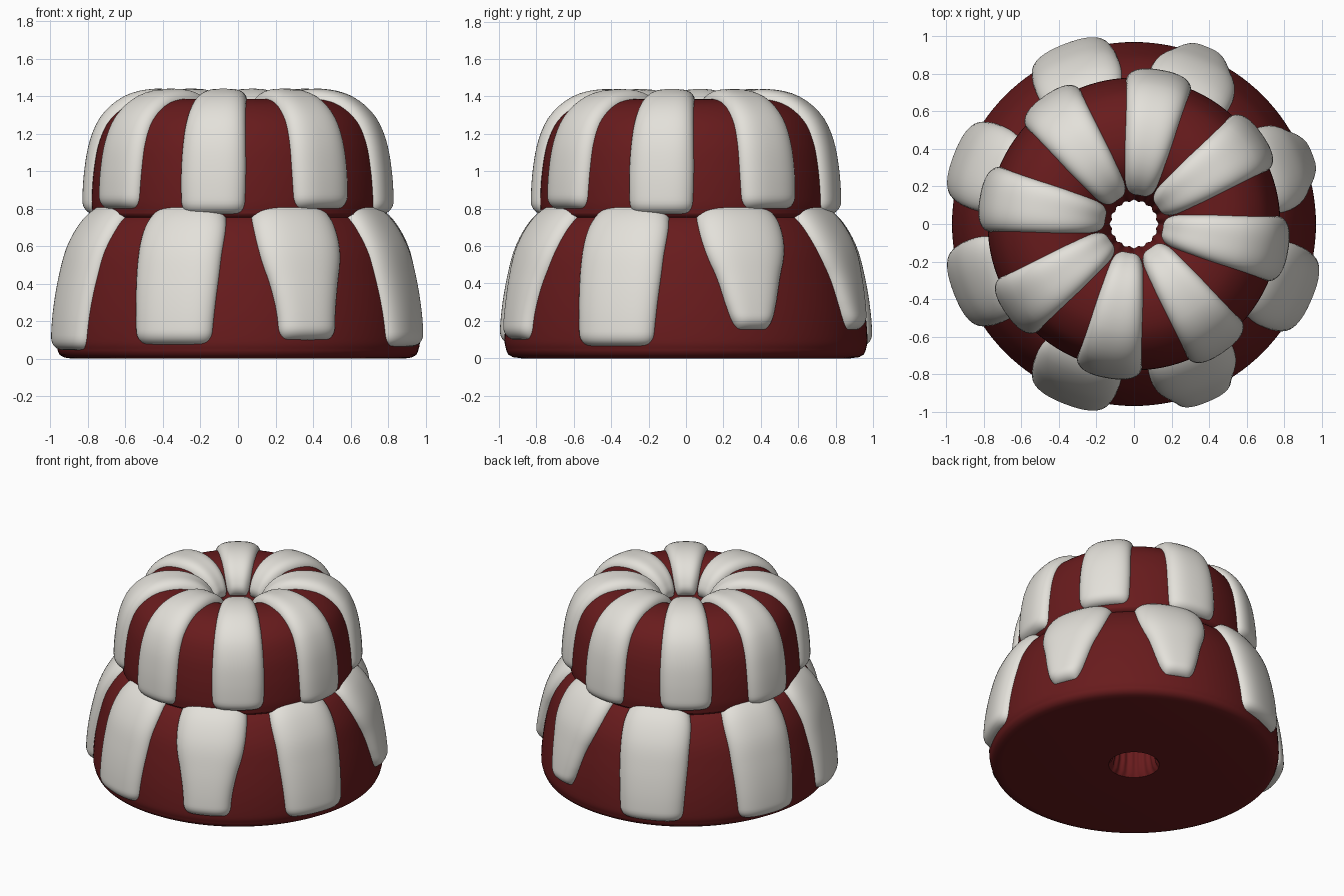
import bpy, bmesh
from math import sin, cos, pi, radians, sqrt
from mathutils import Vector

cube = bpy.data.objects.get("Cube")
if cube:
    bpy.data.objects.remove(cube, do_unlink=True)


def material(name, rgb):
    m = bpy.data.materials.new(name)
    m.use_nodes = True
    m.diffuse_color = (*rgb, 1)
    bsdf = m.node_tree.nodes["Principled BSDF"]
    bsdf.inputs["Base Color"].default_value = (*rgb, 1)
    bsdf.inputs["Roughness"].default_value = 0.6
    return m


sponge = material("red sponge", (0.138, 0.011, 0.012))
cream = material("white icing", (0.77, 0.75, 0.7))


def smooth(points, steps=10):
    """Catmull-Rom curve through 2D points."""
    p = [Vector(q) for q in points]
    p = [2 * p[0] - p[1]] + p + [2 * p[-1] - p[-2]]
    out = []
    for a, b, c, d in zip(p, p[1:], p[2:], p[3:]):
        for i in range(steps):
            t = i / steps
            out.append(0.5 * (2 * b + (c - a) * t + (2 * a - 5 * b + 4 * c - d) * t * t
                              + (3 * b - a - 3 * c + d) * t ** 3))
    return out + [p[-2]]


def resample(path, n):
    """n + 1 evenly spaced points, and the path length."""
    dist = [0]
    for a, b in zip(path, path[1:]):
        dist.append(dist[-1] + (b - a).length)
    out, k = [], 0
    for i in range(n + 1):
        s = dist[-1] * i / n
        while k < len(path) - 2 and dist[k + 1] < s:
            k += 1
        out.append(path[k].lerp(path[k + 1], (s - dist[k]) / (dist[k + 1] - dist[k])))
    return out, dist[-1]


def mesh_from_rows(name, rows, mat, closed):
    bm = bmesh.new()
    grid = [[bm.verts.new(p) for p in row] for row in rows]
    pairs = list(zip(grid, grid[1:])) + ([(grid[-1], grid[0])] if closed else [])
    for low, high in pairs:
        n = len(low)
        for j in range(n if closed else n - 1):
            k = (j + 1) % n
            bm.faces.new((low[j], low[k], high[k], high[j]))
    me = bpy.data.meshes.new(name)
    bm.to_mesh(me)
    bm.free()
    me.materials.append(mat)
    ob = bpy.data.objects.new(name, me)
    bpy.context.collection.objects.link(ob)
    bpy.ops.object.select_all(action="DESELECT")
    ob.select_set(True)
    bpy.context.view_layer.objects.active = ob
    bpy.ops.object.shade_smooth_by_angle(angle=radians(50))
    return ob


def tier(name, profile, segments=128):
    """Lathed ring with a fluted centre hole."""
    rows = []
    for r, z in profile:
        ring = []
        for j in range(segments):
            a = 2 * pi * j / segments
            q = r + (0.005 * cos(16 * a) if r < 0.16 else 0)
            ring.append((q * cos(a), q * sin(a), z))
        rows.append(ring)
    return mesh_from_rows(name, rows, sponge, True)


def icing(name, path, azimuth, bottom, widths, thick, rows_n=48, cols=24):
    """Rounded drip lying on the tier profile, from its bottom edge upwards."""
    pts, length = resample([p for p in path if p.y >= bottom], rows_n)
    half, _ = resample(smooth([(i, w) for i, w in enumerate(widths)]), 200)
    rows = []
    for i in range(rows_n + 1):
        # Crowd rows towards both ends so the tips stay round
        u = (1 - cos(pi * i / rows_n)) / 2
        x = min(u * rows_n, rows_n - 1e-6)
        k = int(x)
        p = pts[k].lerp(pts[k + 1], x - k)
        tan = (pts[min(k + 2, rows_n)] - pts[max(k - 1, 0)]).normalized()
        end = min(1, min(u, 1 - u) * length / 0.07)
        f = sqrt(max(0, 1 - (1 - end) ** 2))
        w = half[round(u * 200)].y * (0.72 + 0.28 * f)
        row = []
        for j in range(cols + 1):
            v = -cos(pi * j / cols)
            g = sqrt(max(0, 1 - abs(v) ** 3.5))
            h = -0.012 + (thick + 0.012) * f * g
            r, z = p.x + tan.y * h, p.y - tan.x * h
            a = radians(azimuth) + v * w / p.x
            row.append((r * cos(a), r * sin(a), z))
        rows.append(row)
    return mesh_from_rows(name, rows, cream, False)


# Outer profiles as radius and height
lower_path = smooth([(.96, .04), (.97, .1), (.958, .25), (.927, .42), (.88, .58),
                     (.8, .71), (.71, .775), (.6, .8)])
upper_path = smooth([(.775, .77), (.78, .85), (.77, 1.0), (.742, 1.15), (.685, 1.27),
                     (.58, 1.355), (.45, 1.385), (.33, 1.37), (.24, 1.31), (.18, 1.2)])

# Cake tiers
tier("lower_tier", [(.17, 0), (.88, 0), (.925, .006), (.95, .02)]
     + [tuple(p) for p in lower_path] + [(.125, .8), (.125, .4), (.135, .1), (.15, .03)])
tier("upper_tier", [(.125, .74), (.62, .735), (.7, .738), (.75, .75)]
     + [tuple(p) for p in upper_path] + [(.15, 1.13), (.125, 1.0)])

# Upper drips, all the way into the funnel
upper_widths = (.172, .178, .172, .155, .13, .1, .07)
for n in range(8):
    icing(f"upper_icing_{n + 1}", upper_path, 35 + 45 * n,
          .795 if n % 2 == 0 else .765, upper_widths, .054)

# Lower drips: broad ones and ones with a narrowed tip
broad = (.215, .23, .24, .23, .15)
narrow = (.1, .145, .18, .225, .24, .22, .14)
tapered = (.16, .17, .195, .23, .24, .22, .14)
drips = [(21.5, .14, narrow), (67.5, .14, narrow), (111, .06, broad), (159, .05, broad),
         (201, .045, broad), (249, .075, broad), (292.5, .1, tapered), (337, .06, broad)]
for n, (azimuth, bottom, widths) in enumerate(drips):
    icing(f"lower_icing_{n + 1}", lower_path, azimuth, bottom, widths, .06)
